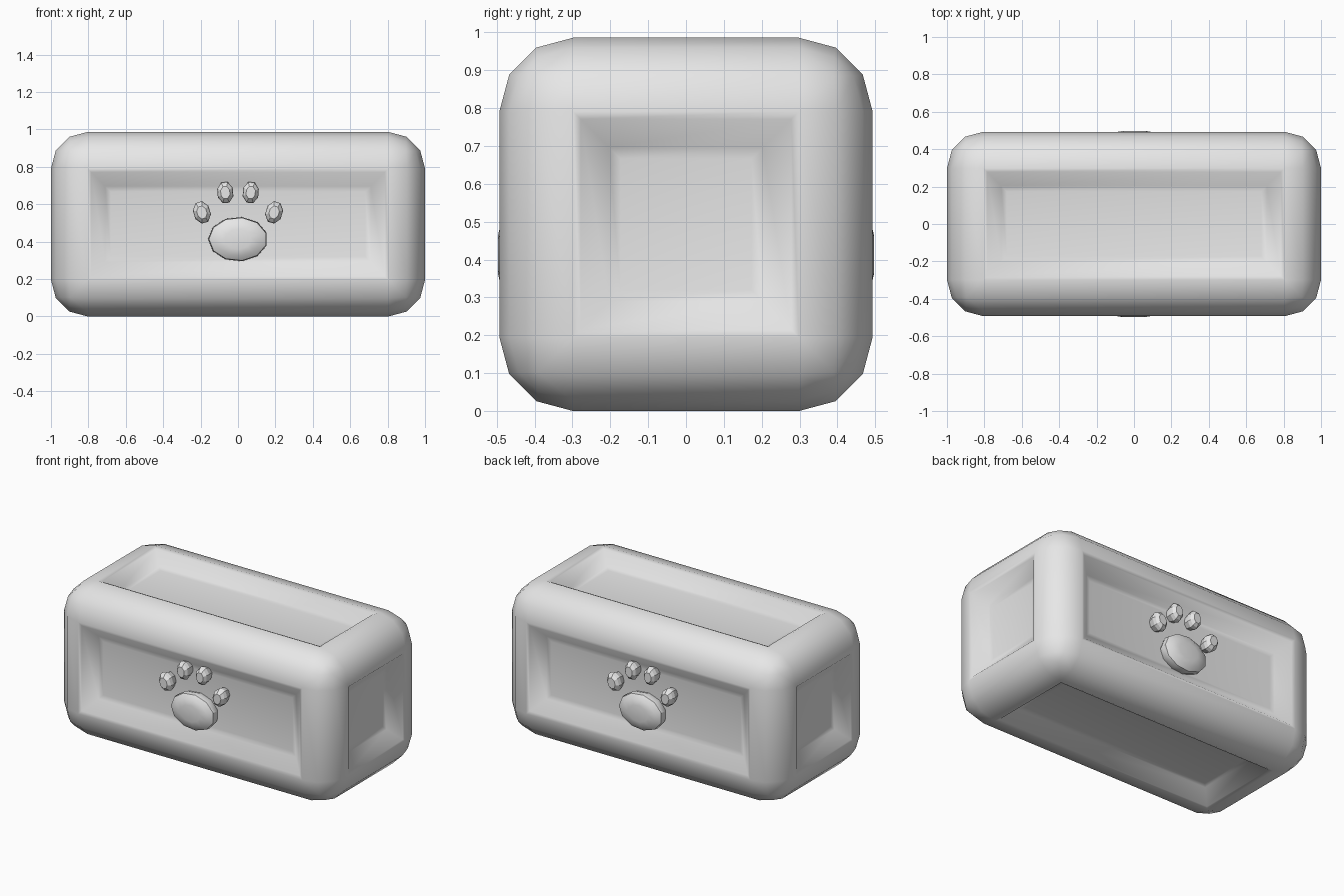
import bpy, bmesh, math
from mathutils import Matrix, Vector

if "Cube" in bpy.data.objects:
    bpy.data.objects.remove(bpy.data.objects["Cube"])

HALF = 0.493                       # half of the height and depth

grey = bpy.data.materials.new("light_grey")
grey.use_nodes = True
grey.diffuse_color = (0.8, 0.8, 0.8, 1)
grey.node_tree.nodes["Principled BSDF"].inputs["Base Color"].default_value = (0.8, 0.8, 0.8, 1)


def finish(bm, name, angle):
    bmesh.ops.recalc_face_normals(bm, faces=bm.faces)
    mesh = bpy.data.meshes.new(name)
    bm.to_mesh(mesh)
    bm.free()
    obj = bpy.data.objects.new(name, mesh)
    bpy.context.collection.objects.link(obj)
    mesh.materials.append(grey)
    bpy.ops.object.select_all(action='DESELECT')
    obj.select_set(True)
    bpy.context.view_layer.objects.active = obj
    bpy.ops.object.shade_smooth_by_angle(angle=math.radians(angle))
    return obj


# Rounded block with a sunken panel on each of its six sides
bm = bmesh.new()
bmesh.ops.create_cube(bm, size=2)
bmesh.ops.scale(bm, vec=(1, HALF, HALF), verts=bm.verts)
bmesh.ops.translate(bm, vec=(0, 0, HALF), verts=bm.verts)
bmesh.ops.bevel(bm, geom=bm.edges[:], offset=0.195, segments=3,
                profile=0.5, affect='EDGES')
panels = sorted(bm.faces, key=lambda f: f.calc_area())[-6:]
for width, sink in ((0.02, 0.008), (0.075, 0.067), (0.03, 0.006)):
    bmesh.ops.inset_individual(bm, faces=panels, thickness=width,
                               depth=-sink, use_even_offset=True)
finish(bm, "block", 40)


def pebble(name, x, z, rx, rz, tilt, sides, rings, turn, angle):
    """Faceted pebble facing -y; rings are (y, scale); turn spins it round z."""
    bm = bmesh.new()
    loops = []
    for y, scale in rings:
        loop = []
        for i in range(sides):
            a = 2 * math.pi * (i + 0.5) / sides
            p = Vector((rx * scale * math.cos(a), 0, rz * scale * math.sin(a)))
            p = Matrix.Rotation(tilt, 3, 'Y') @ p + Vector((x, y, z))
            loop.append(bm.verts.new(Matrix.Rotation(turn, 3, 'Z') @ p))
        loops.append(loop)
    for low, high in zip(loops, loops[1:]):
        for i in range(sides):
            j = (i + 1) % sides
            bm.faces.new((low[i], low[j], high[j], high[i]))
    bm.faces.new(loops[0])
    bm.faces.new(loops[-1])
    return finish(bm, name, angle)


# Raised paw inside the front and back panels
PAD = ((-0.40, 0.88), (-0.44, 1), (-0.468, 0.97), (-0.488, 0.75), (-0.496, 0.45))
TOE = ((-0.40, 0.7), (-0.455, 1), (-0.475, 0.9), (-0.492, 0.58))
for side, turn in (("front", 0), ("back", math.pi)):
    pebble(side + "_pad", 0, 0.413, 0.16, 0.119, 0, 11, PAD, turn, 40)
    for name, s in (("left", 1), ("right", -1)):
        pebble(f"{side}_{name}_inner_toe", s * 0.068, 0.662, 0.045, 0.06,
               s * 0.08, 8, TOE, turn, 25)
        pebble(f"{side}_{name}_outer_toe", s * 0.193, 0.556, 0.047, 0.062,
               s * 0.3, 8, TOE, turn, 25)
